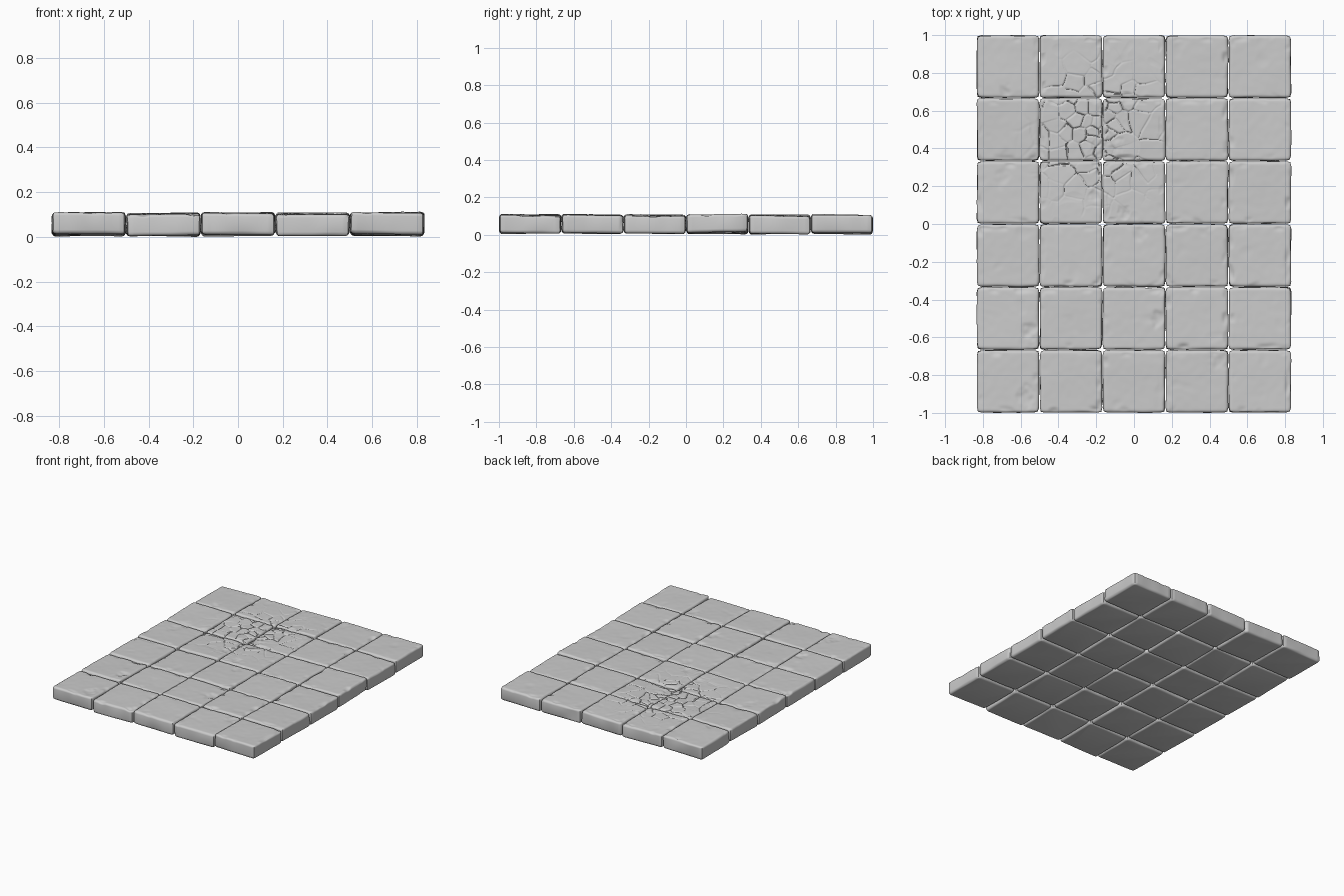
import bpy, bmesh, math, random
from mathutils import Vector, noise, kdtree

if "Cube" in bpy.data.objects:
    bpy.data.objects.remove(bpy.data.objects["Cube"], do_unlink=True)
random.seed(7)

COLS, ROWS, SIZE = 5, 6, 1 / 3
ROUND, TOP, BOTTOM = 0.018, 0.106, 0.010
IMPACT = Vector((-0.2, 0.48, 0))

stone = bpy.data.materials.new("grey stone")
stone.use_nodes = True
grey = (0.6, 0.6, 0.6, 1)
stone.diffuse_color = grey
stone.node_tree.nodes["Principled BSDF"].inputs["Base Color"].default_value = grey

# Shards of the cracked area: points crowded towards the impact
shards, heights, slopes = [], [], []
while len(shards) < 110:
    a, r = random.uniform(0, math.tau), 0.58 * random.random() ** 0.7
    p = IMPACT + Vector((math.cos(a) * r, math.sin(a) * r, 0))
    if all((p - q).length > 0.03 + 0.06 * r for q in shards):
        shards.append(p)
        heights.append(random.uniform(-1, 0.5))
        slopes.append(Vector((random.uniform(-1, 1), random.uniform(-1, 1), 0)))
tree = kdtree.KDTree(len(shards))
for i, p in enumerate(shards):
    tree.insert(p, i)
tree.balance()

# Worn hollows: x, y, radius, depth
HOLLOWS = [(-0.55, -0.56, 0.05, 0.008), (-0.57, -0.92, 0.06, 0.007),
           (0.13, -0.5, 0.05, 0.007), (0.45, -0.72, 0.06, 0.006),
           (0.03, -0.05, 0.05, 0.005), (-0.14, 0.40, 0.09, 0.007),
           (-0.2, 0.15, 0.05, 0.006), (-0.05, 0.06, 0.04, 0.006),
           (-0.68, 0.7, 0.04, 0.006), (-0.7, 0.25, 0.05, 0.004)]


def crack_relief(p):
    """Broken shards: fine grooves between slightly tilted pieces."""
    warp = noise.noise_vector(p * 14) * 0.012
    q = Vector((p.x + warp.x, p.y + warp.y, 0))
    fade = max(0, 1 - (q - IMPACT).length / 0.46)
    if fade == 0:
        return 0
    (a, i, d1), (b, j, d2) = tree.find_n(q, 2)
    edge = (d2 * d2 - d1 * d1) / (2 * (b - a).length)
    groove = max(0, 1 - edge / 0.007)
    strength = max(0, min(1, 0.55 + 1.3 * noise.noise((a + b) * 9)))
    shard = heights[i] * 0.004 + slopes[i].dot(q - a) * 0.08
    return min(1, fade * 1.7) * (shard * fade - 0.011 * groove * strength)


def surface_relief(p):
    """Gentle unevenness with scattered chips and hollows."""
    z = 0.0018 * noise.noise(p * 6) + 0.0007 * noise.noise(p * 25)
    z -= 0.006 * max(0, noise.noise(p * 11 + Vector((5, 3, 9))) - 0.38)
    for x, y, r, depth in HOLLOWS:
        d = math.hypot(p.x - x, (p.y - y) * 0.8) / r
        d += 0.5 * noise.noise(p * 30)
        if d < 1:
            z -= depth * (1 - max(0, d) ** 2) ** 2
    return z + crack_relief(p)


def make_tile(col, row):
    centre = Vector(((col - (COLS - 1) / 2) * SIZE, (row - (ROWS - 1) / 2) * SIZE, 0))
    cracked = abs(centre.x - IMPACT.x) < 0.4 and abs(centre.y - IMPACT.y) < 0.4
    n = 84 if cracked else 36
    half = SIZE / 2 - ROUND
    bm = bmesh.new()
    bmesh.ops.create_grid(bm, x_segments=n, y_segments=n, size=half)
    top = list(bm.verts)
    rim = [e for e in bm.edges if e.is_boundary]

    # Rounded shoulder, straight side and rounded underside, as outline rings
    quarter = [math.radians(a) for a in (22, 45, 68, 90)]
    rings = [(math.sin(a), TOP - ROUND * 0.8 * (1 - math.cos(a))) for a in quarter]
    rings += [(math.sin(a), BOTTOM + ROUND * (1 - math.cos(a)))
              for a in reversed([0] + quarter)]
    home = {v: (v.co.copy(), 0, TOP) for v in top}
    for out, z in rings:
        made = bmesh.ops.extrude_edge_only(bm, edges=rim)["geom"]
        for v in [g for g in made if isinstance(g, bmesh.types.BMVert)]:
            core = Vector([max(-half, min(half, c)) for c in v.co])
            core.z = 0
            home[v] = (core, out, z)
        rim = [g for g in made if isinstance(g, bmesh.types.BMEdge) and g.is_boundary]
        # Keep every ring on the core outline until all of them exist
    bmesh.ops.contextual_create(bm, geom=rim)

    lift = random.uniform(-0.003, 0.003)
    tilt_x, tilt_y = random.uniform(-0.022, 0.022), random.uniform(-0.022, 0.022)
    for v, (core, out, z) in home.items():
        side = Vector([math.copysign(1, c) if abs(c) > half - 1e-5 else 0
                       for c in core.xy] + [0])
        push = side.normalized() * out * ROUND
        p = centre + core + push
        wobble = 0.004 * noise.noise(p * 9 + Vector((col * 7, row * 5, z * 40)))
        pos = p + side * (wobble - 0.002) * out
        pos.z = z + lift + core.x * tilt_x + core.y * tilt_y
        if z > (TOP + BOTTOM) / 2:
            pos.z += surface_relief(Vector((p.x, p.y, 0))) * (1 - out * 0.6)
            # Chipped arrises
            rim_d = half - max(abs(core.x), abs(core.y))
            chip = max(0, noise.noise(p * 13 + Vector((col, row, 4))) - 0.15)
            pos.z -= chip * 0.018 * max(0, 1 - rim_d / 0.02) * (1 - out * 0.5)
        v.co = pos
    bmesh.ops.recalc_face_normals(bm, faces=bm.faces)
    mesh = bpy.data.meshes.new(f"stone_tile_{col + 1}_{row + 1}")
    bm.to_mesh(mesh)
    bm.free()
    mesh.materials.append(stone)
    tile = bpy.data.objects.new(mesh.name, mesh)
    bpy.context.collection.objects.link(tile)
    return tile


tiles = [make_tile(c, r) for c in range(COLS) for r in range(ROWS)]

# Stand the paving on the ground and smooth it
low = min(v.co.z for t in tiles for v in t.data.vertices)
bpy.ops.object.select_all(action="DESELECT")
for t in tiles:
    for v in t.data.vertices:
        v.co.z -= low
    t.select_set(True)
bpy.context.view_layer.objects.active = tiles[0]
bpy.ops.object.shade_smooth_by_angle(angle=math.radians(50))
